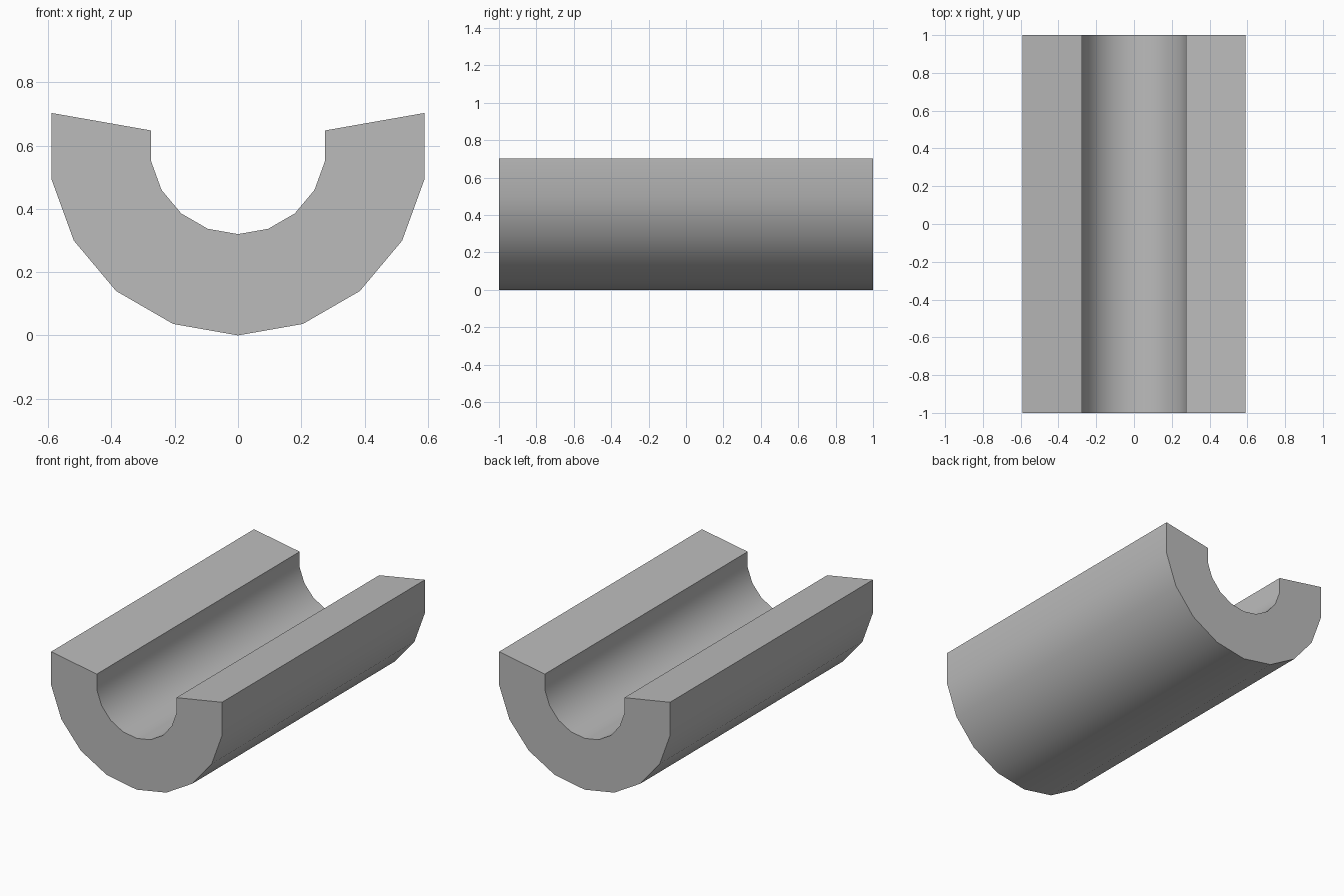
import bpy
import bmesh
from math import sin, cos, radians

cube = bpy.data.objects.get("Cube")
if cube:
    bpy.data.objects.remove(cube, do_unlink=True)

OUTER, INNER, HALF_LENGTH = 0.599, 0.279, 1.0
ANGLES = [radians(a) for a in range(-100, 101, 20)]

# Plain grey material
grey = bpy.data.materials.new("plain grey")
grey.use_nodes = True
colour = (0.5, 0.5, 0.5, 1)
grey.diffuse_color = colour
grey.node_tree.nodes["Principled BSDF"].inputs["Base Color"].default_value = colour


def arc(bm, radius, y):
    """Row of vertices along an open arc around the channel axis."""
    return [bm.verts.new((radius * sin(a), y, OUTER - radius * cos(a))) for a in ANGLES]


# Thick half-pipe: closed C-shaped section, extruded front to back
bm = bmesh.new()
front = arc(bm, OUTER, -HALF_LENGTH) + arc(bm, INNER, -HALF_LENGTH)[::-1]
back = arc(bm, OUTER, HALF_LENGTH) + arc(bm, INNER, HALF_LENGTH)[::-1]
count = len(front)
for i in range(count):
    j = (i + 1) % count
    bm.faces.new((front[i], front[j], back[j], back[i]))

# End caps, one quad per arc step
for ring in (front, back):
    for i in range(len(ANGLES) - 1):
        bm.faces.new((ring[i], ring[i + 1], ring[-2 - i], ring[-1 - i]))
bmesh.ops.recalc_face_normals(bm, faces=bm.faces)

mesh = bpy.data.meshes.new("half_pipe_channel")
bm.to_mesh(mesh)
bm.free()
mesh.materials.append(grey)
channel = bpy.data.objects.new("half_pipe_channel", mesh)
bpy.context.collection.objects.link(channel)

# Smooth curved walls with crisp rims
bpy.ops.object.select_all(action="DESELECT")
channel.select_set(True)
bpy.context.view_layer.objects.active = channel
bpy.ops.object.shade_smooth_by_angle(angle=radians(30))
